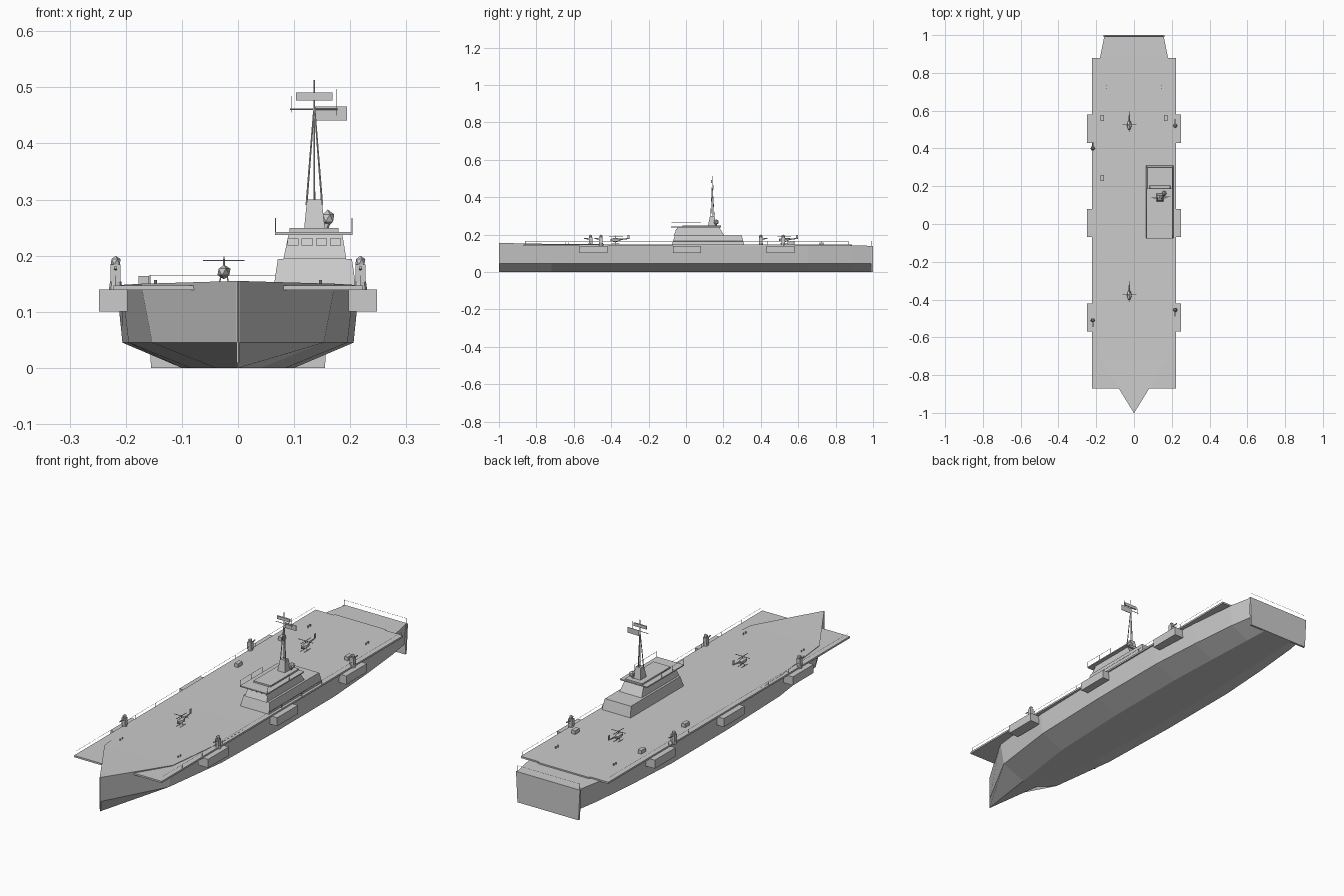
import bpy, bmesh, math
from mathutils import Vector


def material(name, rgb):
    m = bpy.data.materials.new(name)
    m.diffuse_color = (*rgb, 1)
    return m


GREY = material("ship grey", (0.6, 0.6, 0.6))


def finish(name, bm):
    bmesh.ops.recalc_face_normals(bm, faces=bm.faces)
    me = bpy.data.meshes.new(name)
    bm.to_mesh(me)
    bm.free()
    me.materials.append(GREY)
    ob = bpy.data.objects.new(name, me)
    bpy.context.collection.objects.link(ob)
    return ob


def frustum(name, x, y, z, top_x=None, top_y=None):
    """Box from ranges, with an optional smaller top."""
    bm = bmesh.new()
    rings = []
    for (a, b), (c, d), h in ((x, y, z[0]), (top_x or x, top_y or y, z[1])):
        rings.append([bm.verts.new(p) for p in ((a, c, h), (b, c, h), (b, d, h), (a, d, h))])
    lo, hi = rings
    bm.faces.new(lo)
    bm.faces.new(hi)
    for i in range(4):
        j = (i + 1) % 4
        bm.faces.new((lo[i], lo[j], hi[j], hi[i]))
    return finish(name, bm)


def rod(name, p, q, r=0.001, r2=None, sides=6):
    p, q = Vector(p), Vector(q)
    bm = bmesh.new()
    bmesh.ops.create_cone(bm, cap_ends=True, segments=sides, radius1=r,
                          radius2=r if r2 is None else r2, depth=(q - p).length)
    bmesh.ops.rotate(bm, verts=bm.verts, matrix=(q - p).to_track_quat('Z', 'Y').to_matrix())
    bmesh.ops.translate(bm, verts=bm.verts, vec=(p + q) / 2)
    return finish(name, bm)


def ball(name, c, size):
    bm = bmesh.new()
    bmesh.ops.create_icosphere(bm, subdivisions=1, radius=1)
    bmesh.ops.scale(bm, verts=bm.verts, vec=size)
    bmesh.ops.translate(bm, verts=bm.verts, vec=c)
    return finish(name, bm)


# Hull lofted through stations: y, bottom, chine and deck half-widths, deck height
stations = [(-1, 0.001, 0.001, 0.001, 0.155), (-0.72, 0.04, 0.153, 0.173, 0.15),
            (-0.4, 0.085, 0.195, 0.207, 0.148), (0, 0.1, 0.206, 0.216, 0.146),
            (0.4, 0.1, 0.206, 0.216, 0.144), (0.65, 0.09, 0.19, 0.203, 0.143),
            (0.88, 0.08, 0.168, 0.18, 0.141), (0.99, 0.075, 0.15, 0.158, 0.14)]
bm = bmesh.new()
rings = []
for y, b, c, t, h in stations:
    half = [(b, 0), (c, 0.045), (t, h)]
    pts = half + [(-x, z) for x, z in reversed(half)]
    rings.append([bm.verts.new((x, y, z)) for x, z in pts])
for r0, r1 in zip(rings, rings[1:]):
    for i in range(6):
        j = (i + 1) % 6
        bm.faces.new((r0[i], r0[j], r1[j], r1[i]))
bm.faces.new(rings[0])
bm.faces.new(rings[-1])
finish("hull", bm)
frustum("transom", (-0.155, 0.155), (0.99, 1.0), (0, 0.14), (-0.162, 0.162))
rod("stem_bar", (0, -0.997, 0.01), (0, -0.997, 0.155), 0.003)

# Flight deck slab
frustum("flight_deck", (-0.222, 0.222), (-0.87, 0.88), (0.139, 0.147))
frustum("stern_step", (-0.13, 0.13), (0.88, 0.888), (0.14, 0.147))

# Side sponsons
for s in (-1, 1):
    for y in (-0.495, 0.005, 0.505):
        frustum("sponson", sorted((s * 0.197, s * 0.248)), (y - 0.075, y + 0.075), (0.101, 0.14))

# Island tiers and bridge
frustum("island_base", (0.064, 0.21), (-0.075, 0.31), (0.147, 0.194), (0.071, 0.203), (-0.06, 0.298))
frustum("bridge", (0.081, 0.193), (-0.068, 0.205), (0.194, 0.238), (0.09, 0.186), (-0.045, 0.178))
frustum("bridge_roof", (0.066, 0.204), (-0.08, 0.188), (0.237, 0.242))
frustum("roof_house", (0.092, 0.179), (-0.02, 0.186), (0.242, 0.249))
for i in range(4):
    x = 0.088 + i * 0.0253
    frustum("front_window", (x, x + 0.02), (-0.0586, -0.054), (0.218, 0.231),
            (x, x + 0.02), (-0.0518, -0.047))
for x in (0.067, 0.203):
    for y in (-0.078, 0.0, 0.08):
        rod("roof_rail_post", (x, y, 0.24), (x, y, 0.267), 0.0008)
    rod("roof_rail", (x, -0.078, 0.266), (x, 0.08, 0.266), 0.0007)

# Mast, yard, radar and flag
MX, MY = 0.136, 0.14
frustum("mast_base", (0.118, 0.155), (0.118, 0.162), (0.249, 0.3), (0.123, 0.149), (0.128, 0.152))
for dx, dy in ((-0.014, -0.008), (0.014, -0.008), (0, 0.011)):
    rod("mast_leg", (MX + dx, MY + dy, 0.29), (MX, MY, 0.47), 0.002, 0.0015)
rod("mast_pole", (MX, MY, 0.3), (MX, MY, 0.513), 0.0017)
rod("yard", (0.093, MY, 0.461), (0.177, MY, 0.461), 0.0015)
rod("antenna", (0.175, MY, 0.45), (0.175, MY, 0.497), 0.0007)
rod("antenna", (0.095, MY, 0.455), (0.095, MY, 0.485), 0.0007)
frustum("radar_panel", (0.103, 0.168), (MY - 0.006, MY), (0.477, 0.491))
frustum("flag", (0.137, 0.194), (MY + 0.004, MY + 0.006), (0.441, 0.466))
rod("radar_stand", (0.155, 0.16, 0.249), (0.16, 0.16, 0.262), 0.006)
ball("radar_dome", (0.16, 0.162, 0.267), (0.013, 0.015, 0.015))

# Close-in guns on the deck edge
for x, y in ((-0.218, -0.51), (0.218, -0.455), (-0.218, 0.4), (0.218, 0.52)):
    d = -1 if y < 0 else 1
    rod("gun_pedestal", (x, y, 0.14), (x, y, 0.154), 0.012, 0.01, 8)
    frustum("gun_mount", (x - 0.009, x + 0.009), (y - 0.009, y + 0.009), (0.153, 0.184))
    ball("gun_dome", (x, y, 0.189), (0.01, 0.01, 0.011))
    rod("gun_barrel", (x, y, 0.176), (x, y + d * 0.035, 0.179), 0.003)

# Helicopters
for y in (-0.375, 0.525):
    x = -0.025
    ball("helicopter_body", (x, y - 0.002, 0.171), (0.013, 0.03, 0.013))
    rod("helicopter_tail", (x, y + 0.015, 0.174), (x, y + 0.073, 0.179), 0.005, 0.002)
    frustum("helicopter_fin", (x - 0.001, x + 0.001), (y + 0.062, y + 0.074), (0.177, 0.199))
    rod("rotor_shaft", (x, y, 0.18), (x, y, 0.194), 0.002)
    frustum("rotor_blade", (x - 0.037, x + 0.037), (y - 0.0015, y + 0.0015), (0.191, 0.1925))
    frustum("rotor_blade", (x - 0.0015, x + 0.0015), (y - 0.037, y + 0.037), (0.191, 0.1925))
    for s in (-1, 1):
        rod("skid", (x + s * 0.009, y - 0.022, 0.151), (x + s * 0.009, y + 0.02, 0.151), 0.0012)
        rod("skid_strut", (x + s * 0.009, y, 0.148), (x + s * 0.005, y, 0.165), 0.0012)

# Deck lockers and bollards
for x, y in ((-0.168, 0.56), (0.168, 0.56), (-0.168, 0.243)):
    frustum("deck_locker", (x - 0.009, x + 0.009), (y - 0.016, y + 0.016), (0.147, 0.164))
for s in (-1, 1):
    for y in (0.725, -0.635):
        for dy in (-0.008, 0.008):
            rod("bollard", (s * 0.147, y + dy, 0.146), (s * 0.147, y + dy, 0.157), 0.0025, sides=8)

# Thin guard rails along the deck edges and stern
for s in (-1, 1):
    rod("side_rail", (s * 0.219, -0.86, 0.164), (s * 0.219, 0.87, 0.164), 0.0006, sides=4)
    for i in range(13):
        y = -0.86 + i * 1.73 / 12
        rod("rail_post", (s * 0.219, y, 0.146), (s * 0.219, y, 0.164), 0.0006, sides=4)
    rod("stern_post", (s * 0.157, 0.994, 0.139), (s * 0.157, 0.994, 0.166), 0.001, sides=4)
rod("stern_rail", (-0.157, 0.994, 0.165), (0.157, 0.994, 0.165), 0.0006, sides=4)
